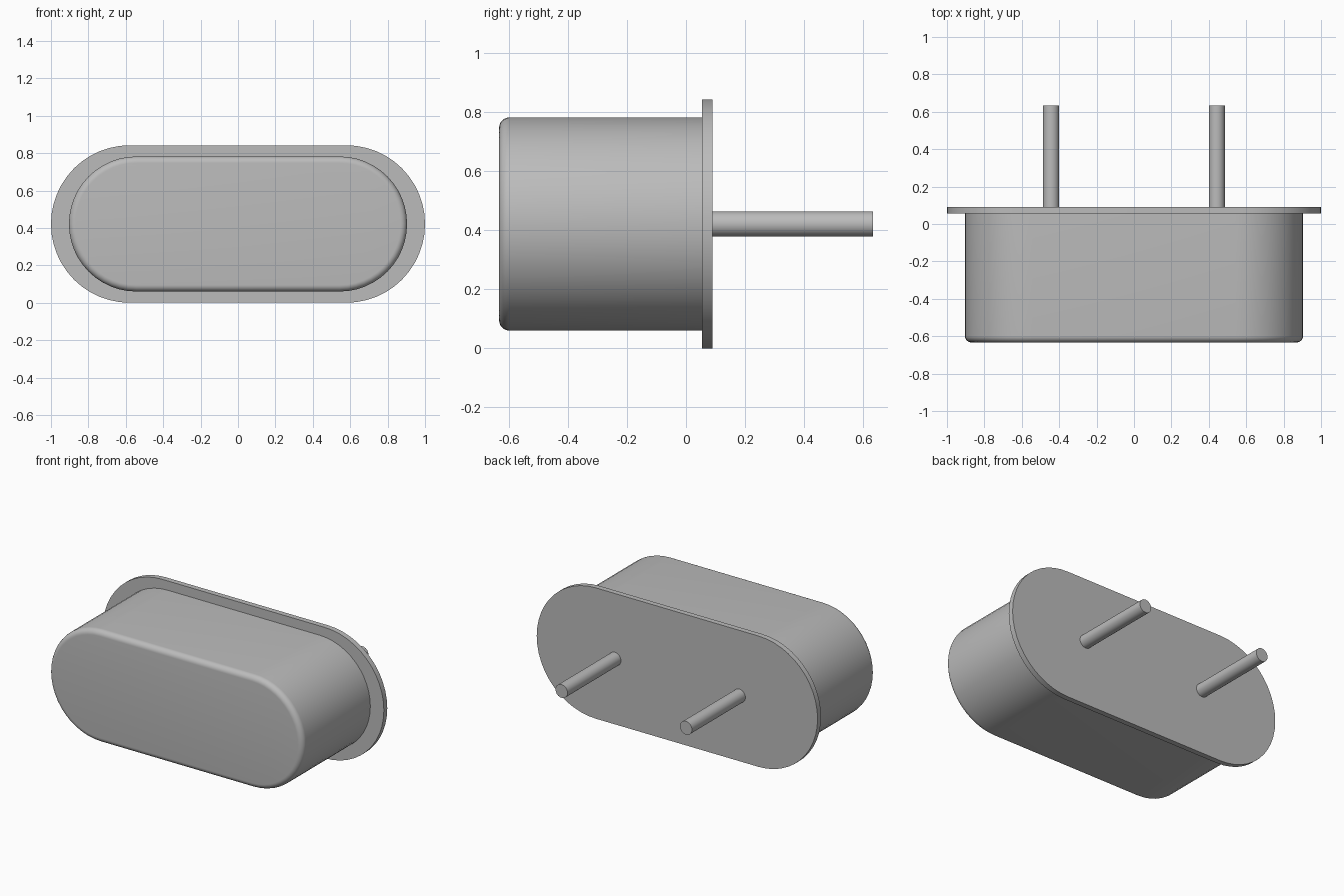
import bpy, bmesh, math
from mathutils import Matrix, Vector

if "Cube" in bpy.data.objects:
    bpy.data.objects.remove(bpy.data.objects["Cube"], do_unlink=True)

MID_Z = 0.421

grey = bpy.data.materials.new("satin grey")
grey.use_nodes = True
colour = (0.5, 0.5, 0.5, 1)
grey.diffuse_color = colour
grey.node_tree.nodes["Principled BSDF"].inputs["Base Color"].default_value = colour


def finish(name, bm):
    bmesh.ops.recalc_face_normals(bm, faces=bm.faces)
    mesh = bpy.data.meshes.new(name)
    bm.to_mesh(mesh)
    bm.free()
    mesh.materials.append(grey)
    obj = bpy.data.objects.new(name, mesh)
    bpy.context.collection.objects.link(obj)
    bpy.ops.object.select_all(action="DESELECT")
    obj.select_set(True)
    bpy.context.view_layer.objects.active = obj
    bpy.ops.object.shade_smooth_by_angle(angle=math.radians(30))
    return obj


def stadium(half_straight, radius, y, steps=24):
    """Outline of two half circles joined by straight sides."""
    points = []
    for side in (1, -1):
        for i in range(steps + 1):
            a = -math.pi / 2 + math.pi * i / steps
            points.append(Vector((side * (half_straight + radius * math.cos(a)), y,
                                  MID_Z + side * radius * math.sin(a))))
    return points


def loft(name, half_straight, sections):
    """Join stadium outlines given as (radius, y) and cap both ends."""
    bm = bmesh.new()
    rings = [[bm.verts.new(p) for p in stadium(half_straight, r, y)] for r, y in sections]
    for a, b in zip(rings, rings[1:]):
        for i in range(len(a)):
            j = (i + 1) % len(a)
            bm.faces.new((a[i], a[j], b[j], b[i]))
    bm.faces.new(rings[0])
    bm.faces.new(rings[-1])
    return finish(name, bm)


# Main body with a rounded front rim
FRONT, BACK, RADIUS, FILLET = -0.633, 0.055, 0.361, 0.035
rim = [(RADIUS - FILLET * (1 - math.sin(t)), FRONT + FILLET * (1 - math.cos(t)))
       for t in (math.pi / 2 * i / 8 for i in range(9))]
loft("body", 0.543, rim + [(RADIUS, BACK)])

# Back flange
loft("flange", 0.579, [(MID_Z, BACK), (MID_Z, 0.09)])

# Two round mounting pins
for name, x in (("left_pin", 0.443), ("right_pin", -0.443)):
    bm = bmesh.new()
    start, end = 0.08, 0.633
    place = Matrix.Translation((x, (start + end) / 2, MID_Z)) @ Matrix.Rotation(math.pi / 2, 4, "X")
    bmesh.ops.create_cone(bm, cap_ends=True, segments=32, radius1=0.043, radius2=0.043,
                          depth=end - start, matrix=place)
    finish(name, bm)
